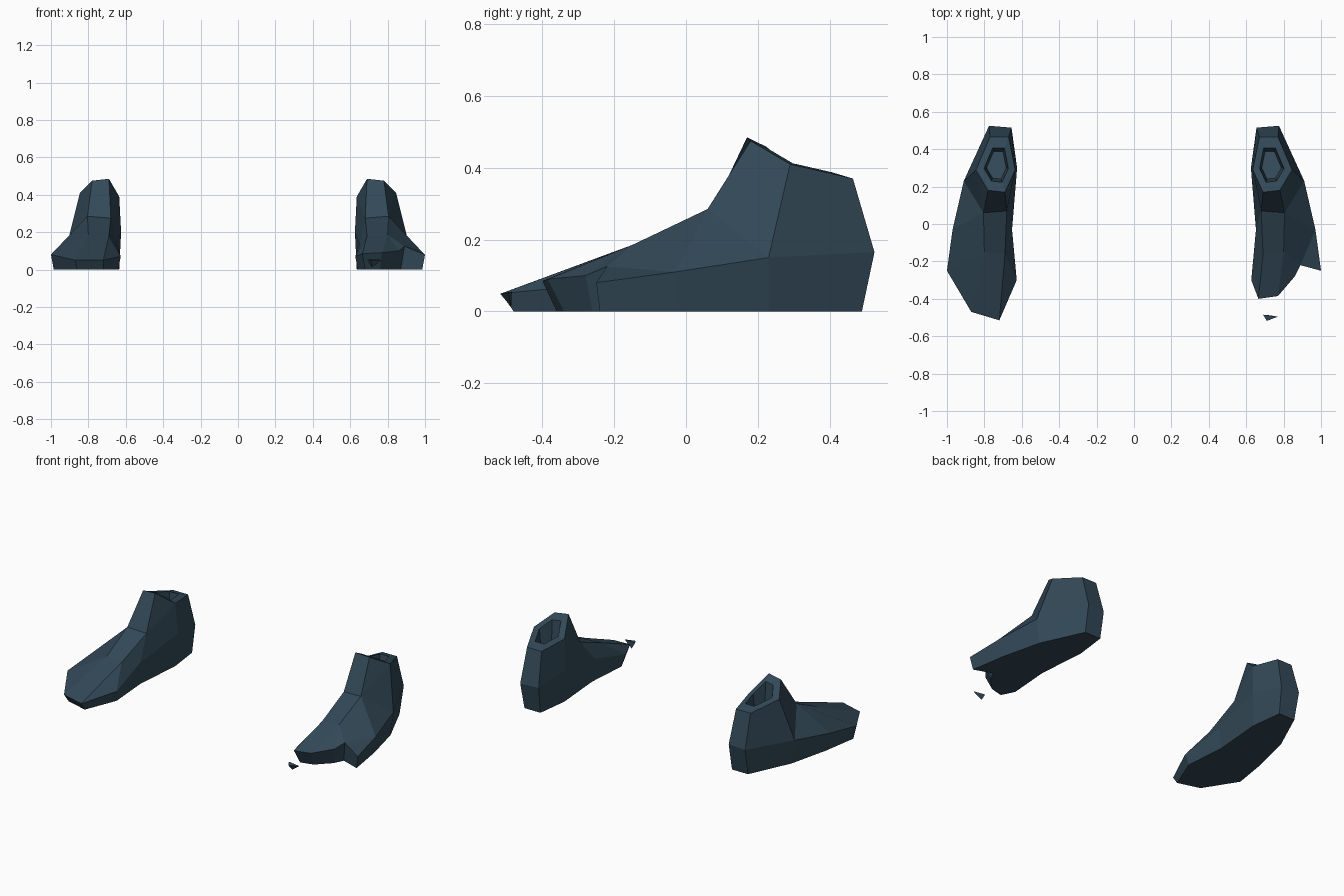
import bpy, bmesh
from mathutils import Vector

if "Cube" in bpy.data.objects:
    bpy.data.objects.remove(bpy.data.objects["Cube"])

slate = bpy.data.materials.new("dark slate blue")
slate.diffuse_color = (0.032, 0.065, 0.095, 1)
slate.use_nodes = True
slate.node_tree.nodes["Principled BSDF"].inputs["Base Color"].default_value = slate.diffuse_color


def finish(bm, name):
    bmesh.ops.recalc_face_normals(bm, faces=bm.faces)
    me = bpy.data.meshes.new(name)
    bm.to_mesh(me)
    bm.free()
    me.materials.append(slate)
    ob = bpy.data.objects.new(name, me)
    bpy.context.collection.objects.link(ob)


# widest outline of the boot: (x, y, z) plus the sole point (x, y) below it
REAR = [((0.97, -0.03, 0.11), (0.95, -0.02)),    # outer arch
        ((0.91, 0.23, 0.15), (0.89, 0.23)),      # outer ankle
        ((0.775, 0.525, 0.165), (0.77, 0.49)),   # outer heel
        ((0.655, 0.515, 0.165), (0.66, 0.49)),   # inner heel
        ((0.625, 0.30, 0.20), (0.635, 0.29)),    # inner ankle
        ((0.652, -0.03, 0.14), (0.66, -0.02)),   # inner arch
        ((0.627, -0.30, 0.07), (0.64, -0.28))]   # inner ball
BALL = [((1.0, -0.25, 0.08), (0.985, -0.24))]
WHOLE_TOE = [((0.72, -0.515, 0.05), (0.72, -0.48)),
             ((0.87, -0.47, 0.05), (0.86, -0.44))]
BROKEN_TOE = [((0.665, -0.40, 0.085), (0.68, -0.36)),
              ((0.77, -0.385, 0.09), (0.76, -0.34)),
              ((0.86, -0.28, 0.10), (0.84, -0.26)),
              ((0.89, -0.22, 0.125), (0.87, -0.20))]
# rim of the opening, starting at the front inner corner
RIM = [(0.69, 0.17, 0.485), (0.78, 0.18, 0.475), (0.845, 0.29, 0.41),
       (0.77, 0.465, 0.37), (0.67, 0.465, 0.37), (0.635, 0.29, 0.39)]
# instep and toe ridge, inner and outer corners
INSTEP = [(0.68, 0.07, 0.275), (0.805, 0.06, 0.285)]
RIDGE = [(0.69, -0.16, 0.18), (0.80, -0.15, 0.185)]


def boot(name, toe, side):
    bm = bmesh.new()

    def put(p):
        return bm.verts.new((p[0] * side, p[1], p[2]))

    ring = REAR + toe + BALL
    mid = [put(m) for m, b in ring]
    sole = [put((b[0], b[1], 0)) for m, b in ring]
    rim = [put(p) for p in RIM]
    ii, io = [put(p) for p in INSTEP]
    ti, to = [put(p) for p in RIDGE]
    arch, ankle, heel, heel_in, ankle_in, arch_in, ball_in = mid[:7]
    tips, ball = mid[7:-1], mid[-1]
    fi, fo, so, bo, bi, si = rim

    # sole and lower walls
    bm.faces.new(sole)
    for i in range(len(mid)):
        j = (i + 1) % len(mid)
        bm.faces.new((sole[i], sole[j], mid[j], mid[i]))

    # heel, ankle and shin panels
    panels = [(heel, heel_in, bi, bo), (heel_in, ankle_in, si, bi),
              (ankle_in, arch_in, ii, si), (si, ii, fi), (ii, io, fo, fi),
              (io, so, fo), (arch, ankle, io), (ankle, so, io),
              (heel, bo, so, ankle)]
    # foot panels
    panels += [(arch_in, ball_in, ti, ii), (ti, to, io, ii),
               (ball_in, tips[0], ti), (tips[0], tips[1], to, ti)]
    panels += [(a, b, to) for a, b in zip(tips[1:], tips[2:])]
    if len(tips) > 2:      # broken side leaves a loose outer flange
        panels += [(tips[-1], ball, arch), (tips[-1], arch, io, to)]
    else:
        panels += [(tips[-1], ball, to), (ball, arch, io, to)]
    for p in panels:
        bm.faces.new(p)

    # thick rim and sunken opening
    c = sum((Vector(p) for p in RIM), Vector()) / 6
    last = rim
    for k, drop in ((0.62, 0), (0.5, 0.14)):
        new = []
        for p in RIM:
            q = c + (Vector(p) - c) * k
            new.append(put((q.x, q.y, q.z - drop)))
        for i in range(6):
            j = (i + 1) % 6
            bm.faces.new((last[i], last[j], new[j], new[i]))
        last = new
    bm.faces.new(last)
    finish(bm, name)


boot("left_boot", WHOLE_TOE, -1)
boot("right_boot_broken", BROKEN_TOE, 1)

# loose chip left from the broken toe
chip = bmesh.new()
for p in [(0.69, -0.485, 0.055), (0.77, -0.495, 0.052),
          (0.71, -0.518, 0.05), (0.715, -0.487, 0.012)]:
    chip.verts.new(p)
bmesh.ops.convex_hull(chip, input=chip.verts)
finish(chip, "toe_chip")
